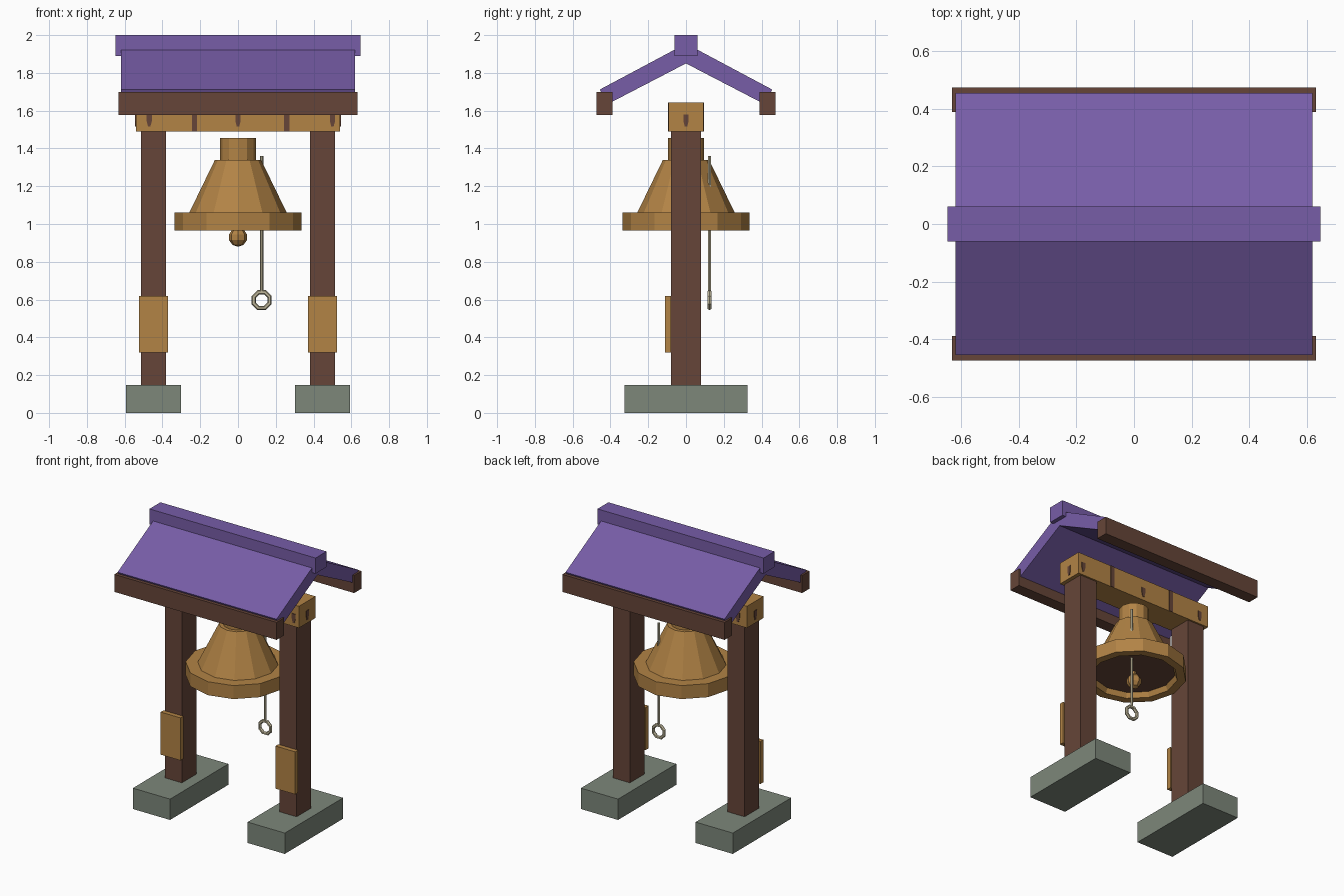
import bpy, bmesh, math
from mathutils import Matrix

if "Cube" in bpy.data.objects:
    bpy.data.objects.remove(bpy.data.objects["Cube"])


def material(name, rgb):
    m = bpy.data.materials.new(name)
    m.diffuse_color = (*rgb, 1)
    m.use_nodes = True
    m.node_tree.nodes["Principled BSDF"].inputs["Base Color"].default_value = m.diffuse_color
    return m


PURPLE = material("purple roof", (0.184, 0.109, 0.386))
BROWN = material("dark wood", (0.133, 0.060, 0.040))
GOLD = material("golden bronze", (0.445, 0.228, 0.060))
STONE = material("grey stone", (0.205, 0.242, 0.195))
ROPE = material("pale rope", (0.52, 0.47, 0.32))


def finish(name, bm, *mats):
    bmesh.ops.recalc_face_normals(bm, faces=bm.faces)
    me = bpy.data.meshes.new(name)
    bm.to_mesh(me)
    bm.free()
    for m in mats:
        me.materials.append(m)
    ob = bpy.data.objects.new(name, me)
    bpy.context.collection.objects.link(ob)
    return ob


def box(name, x, y, z, mat):
    """Block given by its (min, max) on each axis."""
    bm = bmesh.new()
    size = [b - a for a, b in (x, y, z)]
    mid = [(a + b) / 2 for a, b in (x, y, z)]
    bmesh.ops.create_cube(bm, size=1, matrix=Matrix.Translation(mid) @ Matrix.Diagonal((*size, 1)))
    return finish(name, bm, mat)


def prism(name, outline, depth, matrix, mat):
    """Extrude a 2D outline symmetrically along local z."""
    bm = bmesh.new()
    face = bm.faces.new([bm.verts.new((u, v, -depth / 2)) for u, v in outline])
    new = bmesh.ops.extrude_face_region(bm, geom=[face])["geom"]
    bmesh.ops.translate(bm, vec=(0, 0, depth), verts=[g for g in new if isinstance(g, bmesh.types.BMVert)])
    bmesh.ops.transform(bm, matrix=matrix, verts=bm.verts)
    return finish(name, bm, mat)


# outline axes: along y then z, extruded along x; along x then z, extruded along y
ALONG_X = Matrix(((0, 0, 1, 0), (1, 0, 0, 0), (0, 1, 0, 0), (0, 0, 0, 1)))
ALONG_Y = Matrix(((1, 0, 0, 0), (0, 0, 1, 0), (0, 1, 0, 0), (0, 0, 0, 1)))

# Feet, posts and front plates
for s, side in ((-1, "left"), (1, "right")):
    cx = s * 0.4475
    box(f"{side}_foot", (cx - 0.145, cx + 0.145), (-0.325, 0.325), (0, 0.147), STONE)
    box(f"{side}_post", (cx - 0.066, cx + 0.066), (-0.08, 0.08), (0.147, 1.49), BROWN)
    box(f"{side}_post_plate", (cx - 0.077, cx + 0.077), (-0.112, -0.08), (0.32, 0.62), GOLD)

# Cross beam with straps and pegs
box("cross_beam", (-0.54, 0.54), (-0.092, 0.092), (1.49, 1.643), GOLD)
PEG = [(-0.006, 1.515), (0.006, 1.515), (0.014, 1.545), (0.014, 1.58), (-0.014, 1.58), (-0.014, 1.545)]
for s, side in ((-1, "front"), (1, "back")):
    for i, x in enumerate((-0.47, 0.0, 0.50)):
        prism(f"{side}_peg_{i}", PEG, 0.006, Matrix.Translation((x, s * 0.093, 0)) @ ALONG_Y, BROWN)
    for i, x in enumerate((-0.23, 0.258)):
        y = sorted((s * 0.09, s * 0.096))
        box(f"{side}_strap_{i}", (x - 0.014, x + 0.014), y, (1.49, 1.643), BROWN)
for s, side in ((-1, "left"), (1, "right")):
    prism(f"{side}_end_peg", PEG, 0.006, Matrix.Translation((s * 0.541, 0, 0)) @ ALONG_X, BROWN)

# Roof: two slopes, ridge cap and eave beams
for s, side in ((-1, "front"), (1, "back")):
    slope = [(0, 1.955), (s * 0.456, 1.712), (s * 0.42, 1.632), (0, 1.85)]
    prism(f"{side}_roof_slope", slope, 1.24, ALONG_X, PURPLE)
    box(f"{side}_eave_beam", (-0.633, 0.633), sorted((s * 0.39, s * 0.474)), (1.577, 1.70), BROWN)
box("ridge_cap", (-0.648, 0.648), (-0.061, 0.061), (1.89, 2.0), PURPLE)


def lathe(name, profile, sides, mats, dark=lambda f: False, loc=(0, 0, 0)):
    """Turn an (r, z) profile around z with flat facets."""
    bm = bmesh.new()
    verts = [bm.verts.new((r, 0, z)) for r, z in profile]
    edges = [bm.edges.new(p) for p in zip(verts, verts[1:])]
    bmesh.ops.spin(bm, geom=verts + edges, cent=(0, 0, 0), axis=(0, 0, 1),
                   angle=2 * math.pi, steps=sides)
    bmesh.ops.remove_doubles(bm, verts=bm.verts, dist=0.0005)
    bmesh.ops.translate(bm, vec=loc, verts=bm.verts)
    for f in bm.faces:
        f.material_index = int(dark(f))
    return finish(name, bm, *mats)


# Bell: crown, flared body, rim and dark hollow inside
BELL = [(0, 1.455), (0.096, 1.455), (0.096, 1.34), (0.122, 1.34), (0.258, 1.06), (0.336, 1.06),
        (0.336, 0.965), (0.28, 0.965), (0.265, 1.0), (0, 1.0)]


def is_hollow(face):
    return all(abs(v.co.z - 1.0) < 0.001 for v in face.verts)


lathe("bell", BELL, 12, (GOLD, BROWN), is_hollow)

# Clapper ball and its stem
BALL = [(0.05 * math.sin(math.pi * i / 5), 0.93 + 0.05 * math.cos(math.pi * i / 5)) for i in range(6)]
lathe("clapper_ball", BALL, 8, (GOLD,))
lathe("clapper_stem", [(0, 1.0), (0.014, 1.0), (0.014, 0.96), (0, 0.96)], 6, (GOLD,))

# Pull rope with its ring
lathe("pull_rope", [(0, 1.36), (0.009, 1.36), (0.009, 0.645), (0, 0.645)], 6, (ROPE,), loc=(0.125, 0.125, 0))
bpy.ops.mesh.primitive_torus_add(major_segments=8, minor_segments=6, major_radius=0.045, minor_radius=0.012,
                                 location=(0.125, 0.125, 0.597),
                                 rotation=(math.pi / 2, math.pi / 8, 0))
ring = bpy.context.object
ring.name = "pull_ring"
ring.data.materials.append(ROPE)
ring.data.polygons.foreach_set("use_smooth", [False] * len(ring.data.polygons))
